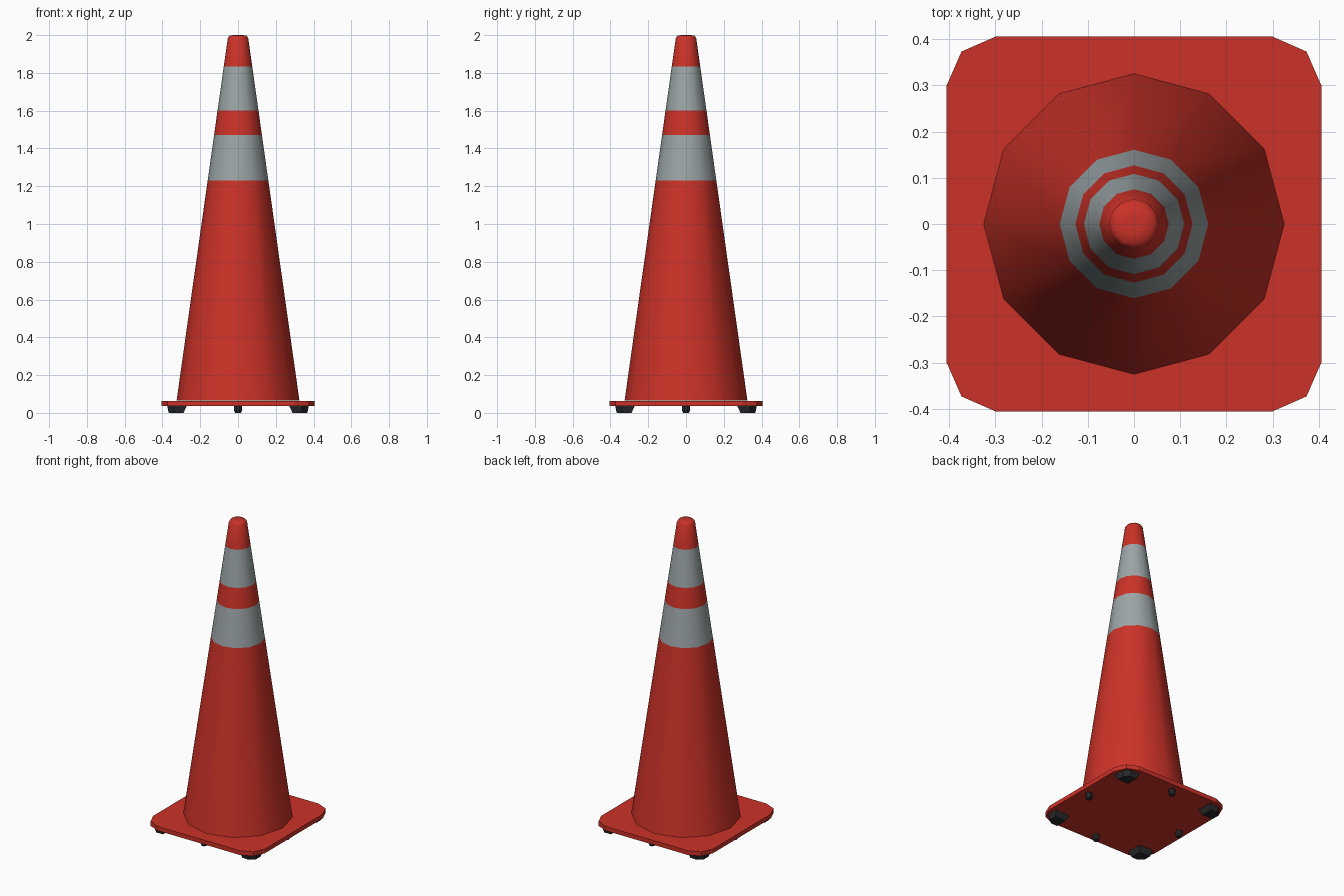
import bpy, bmesh, math

if "Cube" in bpy.data.objects:
    bpy.data.objects.remove(bpy.data.objects["Cube"])


def material(name, rgb):
    m = bpy.data.materials.new(name)
    m.diffuse_color = (*rgb, 1)
    m.use_nodes = True
    m.node_tree.nodes["Principled BSDF"].inputs["Base Color"].default_value = m.diffuse_color
    return m


RED = material("cone red", (0.60, 0.032, 0.021))
GREY = material("reflective grey", (0.33, 0.375, 0.385))
BLACK = material("rubber black", (0.022, 0.023, 0.024))


def loft(name, rings, mats):
    """Skin a stack of rings (lists of points) and cap both ends."""
    bm = bmesh.new()
    vs = [[bm.verts.new(p) for p in ring] for ring in rings]
    n = len(rings[0])
    for low, high in zip(vs, vs[1:]):
        for i in range(n):
            j = (i + 1) % n
            bm.faces.new((low[i], low[j], high[j], high[i]))
    bm.faces.new(vs[0][::-1])
    bm.faces.new(vs[-1])
    bmesh.ops.recalc_face_normals(bm, faces=bm.faces)
    me = bpy.data.meshes.new(name)
    bm.to_mesh(me)
    bm.free()
    for m in mats:
        me.materials.append(m)
    ob = bpy.data.objects.new(name, me)
    bpy.context.collection.objects.link(ob)
    return ob


def smooth(ob, angle):
    bpy.ops.object.select_all(action='DESELECT')
    ob.select_set(True)
    bpy.context.view_layer.objects.active = ob
    bpy.ops.object.shade_smooth_by_angle(angle=math.radians(angle))


# base plate: square with rounded three-point corners
corner = [(0.405, 0.30), (0.373, 0.373), (0.30, 0.405)]
outline = []
for k in range(4):
    c, s = [(1, 0), (0, 1), (-1, 0), (0, -1)][k]
    outline += [(x * c - y * s, x * s + y * c) for x, y in corner]
loft("base_plate", [[(x, y, z) for x, y in outline] for z in (0.036, 0.064)], [RED])

# cone body: twelve sides, with rings at the stripe edges
BOTTOM, TOP = (0.325, 0.066), (0.054, 1.985)
heights = [0.066, 1.23, 1.47, 1.60, 1.835, 1.985]
profile = []
for z in heights:
    t = (z - BOTTOM[1]) / (TOP[1] - BOTTOM[1])
    profile.append((BOTTOM[0] + t * (TOP[0] - BOTTOM[0]), z))
profile += [(0.044, 1.998), (0.02, 2.0)]
rings = [[(r * math.cos(a * math.pi / 6), r * math.sin(a * math.pi / 6), z)
          for a in range(12)] for r, z in profile]
cone = loft("cone_body", rings, [RED, GREY])
for f in cone.data.polygons:
    z = f.center.z
    f.material_index = int(1.23 < z < 1.47 or 1.60 < z < 1.835)
smooth(cone, 75)


# corner feet: tapered blocks with the outer corner cut off
def corner_foot(sx, sy):
    def ring(a, b, cut, z):
        pts = [(a, a), (b, a), (b, b - cut), (b - cut, b), (a, b)]
        return [(x * sx, y * sy, z) for x, y in pts]
    loft("corner_foot", [ring(0.288, 0.366, 0.03, 0.0),
                         ring(0.272, 0.375, 0.035, 0.037)], [BLACK])


for sx in (-1, 1):
    for sy in (-1, 1):
        corner_foot(sx, sy)

# small round feet at the middle of each side
for k in range(4):
    cx, cy = 0.35 * math.cos(k * math.pi / 2), 0.35 * math.sin(k * math.pi / 2)
    loft("side_foot", [[(cx + r * math.cos(a * math.pi / 4 + math.pi / 8),
                         cy + r * math.sin(a * math.pi / 4 + math.pi / 8), z)
                        for a in range(8)]
                       for r, z in ((0.017, 0.0), (0.022, 0.012), (0.022, 0.037))], [BLACK])
